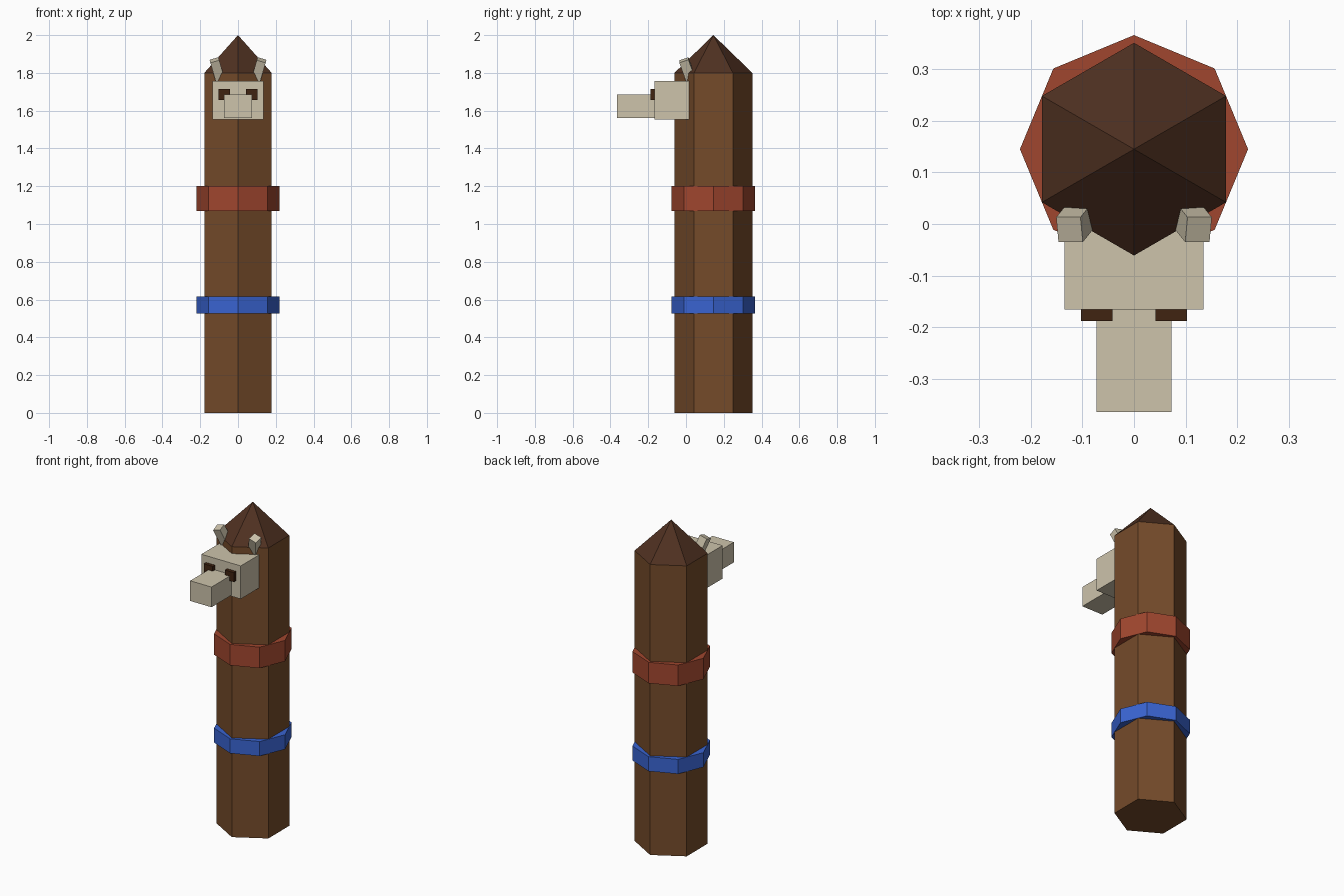
import bpy
from mathutils import Euler, Vector

if "Cube" in bpy.data.objects:
    bpy.data.objects.remove(bpy.data.objects["Cube"])


def material(name, rgb):
    m = bpy.data.materials.new(name)
    m.diffuse_color = [(c / 255) ** 2.2 for c in rgb] + [1]
    m.use_nodes = True
    m.node_tree.nodes["Principled BSDF"].inputs["Base Color"].default_value = m.diffuse_color
    return m


WOOD = material("wood", (116, 76, 46))
DARK_WOOD = material("dark_wood", (80, 52, 38))
RED = material("red", (158, 72, 50))
BLUE = material("blue", (60, 100, 208))
BONE = material("bone", (204, 194, 170))
EYE = material("eye_brown", (66, 40, 24))

POST_Y = 0.145


def finish(name, mat):
    ob = bpy.context.object
    ob.name = ob.data.name = name
    ob.data.materials.append(mat)
    return ob


def prism(name, sides, r_bottom, r_top, z0, z1, mat):
    bpy.ops.mesh.primitive_cone_add(
        vertices=sides, radius1=r_bottom, radius2=r_top,
        depth=z1 - z0, location=(0, POST_Y, (z0 + z1) / 2))
    return finish(name, mat)


def box(name, center, size, mat, rot=(0, 0, 0)):
    bpy.ops.mesh.primitive_cube_add(size=1, location=center, rotation=rot)
    bpy.context.object.scale = size
    return finish(name, mat)


def box_between(name, lo, hi, mat):
    lo, hi = Vector(lo), Vector(hi)
    return box(name, (lo + hi) / 2, hi - lo, mat)


# Hexagonal post with a pointed cap
prism("post", 6, 0.206, 0.206, 0, 1.8, WOOD)
prism("post_cap", 6, 0.206, 0, 1.8, 2.0, DARK_WOOD)

# Octagonal painted bands
prism("red_band", 8, 0.221, 0.221, 1.07, 1.2, RED)
prism("blue_band", 8, 0.221, 0.221, 0.525, 0.615, BLUE)

# Animal head and snout
box_between("head", (-0.135, -0.166, 1.552), (0.135, 0.015, 1.757), BONE)
box_between("snout", (-0.073, -0.364, 1.56), (0.073, -0.16, 1.685), BONE)

# Eyes and ears, mirrored left and right
for side, s in (("right", 1), ("left", -1)):
    box(f"{side}_eye", (s * 0.0725, -0.171, 1.686), (0.061, 0.034, 0.058), EYE)
    rot = Euler((0.33, s * 0.28, 0))
    axis = rot.to_matrix() @ Vector((0, 0, 1))
    top = Vector((s * 0.125, -0.011, 1.868))
    length = 0.14
    box(f"{side}_ear", top - axis * length / 2, (0.049, 0.051, length), BONE, rot)
